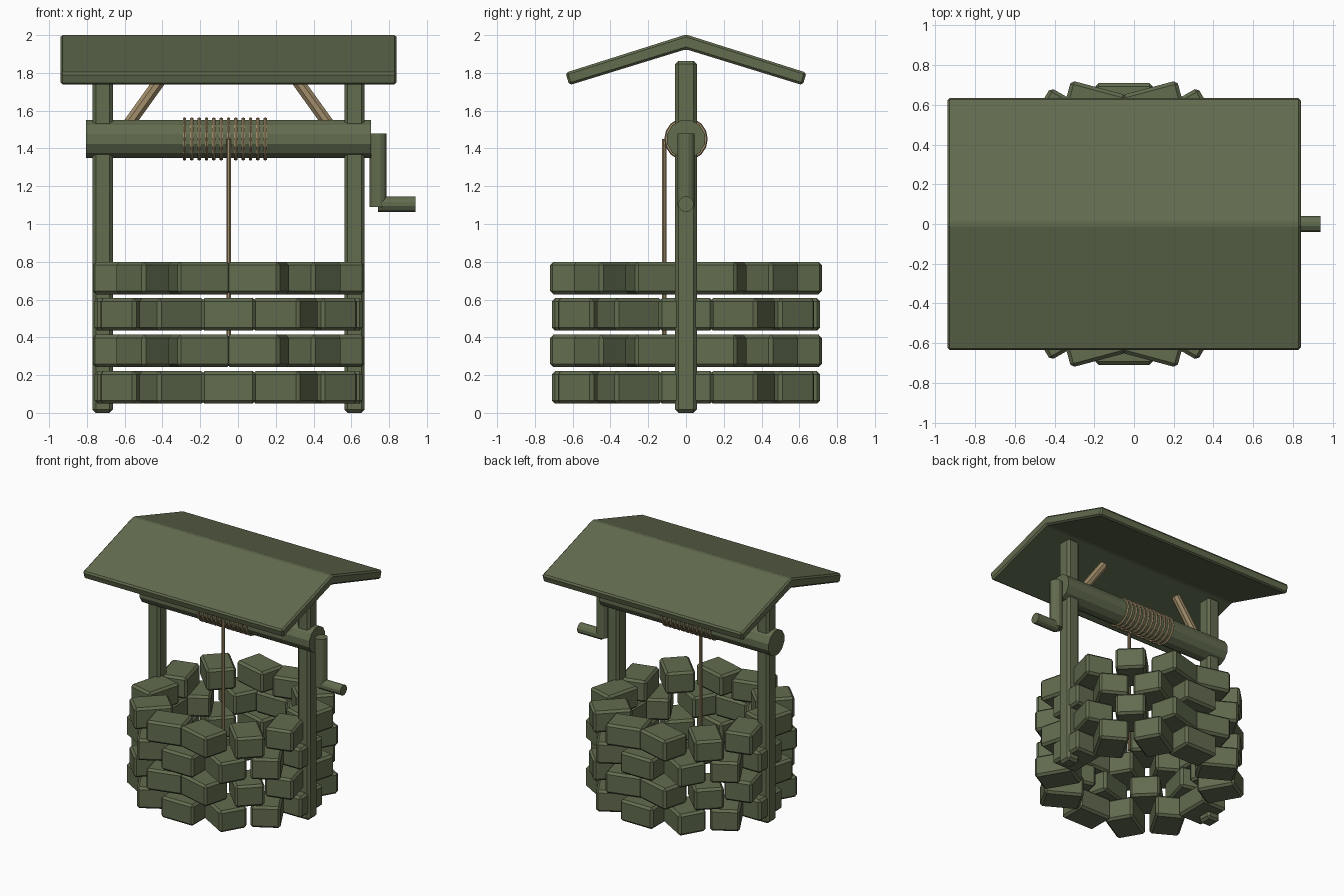
import bpy, bmesh, math
from mathutils import Vector, Matrix

cube = bpy.data.objects.get("Cube")
if cube:
    bpy.data.objects.remove(cube, do_unlink=True)

CX = -0.05  # axis of the well shaft


def material(name, rgb):
    m = bpy.data.materials.new(name)
    m.use_nodes = True
    m.diffuse_color = (*rgb, 1)
    m.node_tree.nodes["Principled BSDF"].inputs["Base Color"].default_value = (*rgb, 1)
    return m


GREEN = material("olive green", (0.122, 0.15, 0.078))
TAN = material("rope tan", (0.36, 0.27, 0.145))


def finish(name, bm, mat, bevel=0):
    bmesh.ops.recalc_face_normals(bm, faces=bm.faces)
    if bevel:
        bmesh.ops.bevel(bm, geom=bm.edges[:], offset=bevel, segments=1,
                        affect='EDGES', clamp_overlap=True)
    me = bpy.data.meshes.new(name)
    bm.to_mesh(me)
    bm.free()
    me.materials.append(mat)
    ob = bpy.data.objects.new(name, me)
    bpy.context.collection.objects.link(ob)
    return ob


def box(name, center, size, mat, bevel, turn=0):
    bm = bmesh.new()
    m = (Matrix.Translation(center) @ Matrix.Rotation(turn, 4, 'Z')
         @ Matrix.Diagonal((*size, 1)))
    bmesh.ops.create_cube(bm, size=1, matrix=m)
    return finish(name, bm, mat, bevel)


def rod(name, a, b, radius, mat, sides=12):
    a, b = Vector(a), Vector(b)
    d = b - a
    bm = bmesh.new()
    m = (Matrix.Translation((a + b) / 2) @ d.to_track_quat('Z', 'Y').to_matrix().to_4x4()
         @ Matrix.Rotation(math.pi / sides, 4, 'Z'))
    bmesh.ops.create_cone(bm, cap_ends=True, segments=sides, radius1=radius,
                          radius2=radius, depth=d.length, matrix=m)
    return finish(name, bm, mat)


def ring(name, center, major, minor, mat, sides=16, tube=6):
    # Torus around the x axis
    bm = bmesh.new()
    loops = []
    for i in range(sides):
        a = math.tau * i / sides
        loop = []
        for j in range(tube):
            t = math.tau * j / tube
            r = major + minor * math.cos(t)
            loop.append(bm.verts.new(Vector(center) + Vector(
                (minor * math.sin(t), r * math.cos(a), r * math.sin(a)))))
        loops.append(loop)
    for i in range(sides):
        p, q = loops[i], loops[(i + 1) % sides]
        for j in range(tube):
            k = (j + 1) % tube
            bm.faces.new((p[j], p[k], q[k], q[j]))
    return finish(name, bm, mat)


# Stone wall: four staggered courses of twelve blocks, each block counter-turned
for course in range(4):
    z = 0.135 + 0.193 * course
    for i in range(12):
        a = math.radians(30 * i + 15 * (course % 2))
        box(f"stone_{course + 1}_{i + 1}",
            (CX + 0.6 * math.cos(a), 0.6 * math.sin(a), z),
            (0.29, 0.22, 0.172), GREEN, 0.017, math.pi / 2 - a)

# Posts and diagonal braces on both sides
for side, s in (("right", -1), ("left", 1)):
    box(f"{side}_post", (CX + s * 0.667, 0, 0.932), (0.108, 0.115, 1.864), GREEN, 0.018)
    rod(f"{side}_brace", (CX + s * 0.6, 0, 1.43), (CX + s * 0.345, 0, 1.785),
        0.034, TAN, 8)

# Roof: folded board extruded along x
profile = [(0, 2.003), (0.638, 1.801), (0.618, 1.735), (0, 1.925),
           (-0.618, 1.735), (-0.638, 1.801)]
bm = bmesh.new()
ends = [[bm.verts.new((x, y, z)) for y, z in profile] for x in (CX - 0.89, CX + 0.89)]
for e in ends:
    bm.faces.new((e[0], e[1], e[2], e[3]))
    bm.faces.new((e[0], e[3], e[4], e[5]))
for i in range(6):
    j = (i + 1) % 6
    bm.faces.new((ends[0][i], ends[0][j], ends[1][j], ends[1][i]))
bmesh.ops.dissolve_edges(bm, edges=[e for e in bm.edges
                                    if all(abs(v.co.y) < 0.001 for v in e.verts)
                                    and abs(e.verts[0].co.z - e.verts[1].co.z) > 0.01])
finish("roof", bm, GREEN, 0.012)

# Winding log, coils and hanging rope
rod("winding_log", (CX - 0.755, 0, 1.45), (CX + 0.755, 0, 1.45), 0.103, GREEN)
for i in range(12):
    ring(f"rope_coil_{i + 1}", (CX - 0.233 + 0.0388 * i, 0, 1.45), 0.105, 0.01, TAN)
rod("hanging_rope", (CX, -0.115, 0.41), (CX, -0.115, 1.45), 0.013, TAN, 8)

# Crank arm and handle
rod("crank_arm", (0.742, 0, 1.09), (0.742, 0, 1.48), 0.047, GREEN)
rod("crank_handle", (0.742, 0, 1.105), (0.94, 0, 1.105), 0.042, GREEN)
